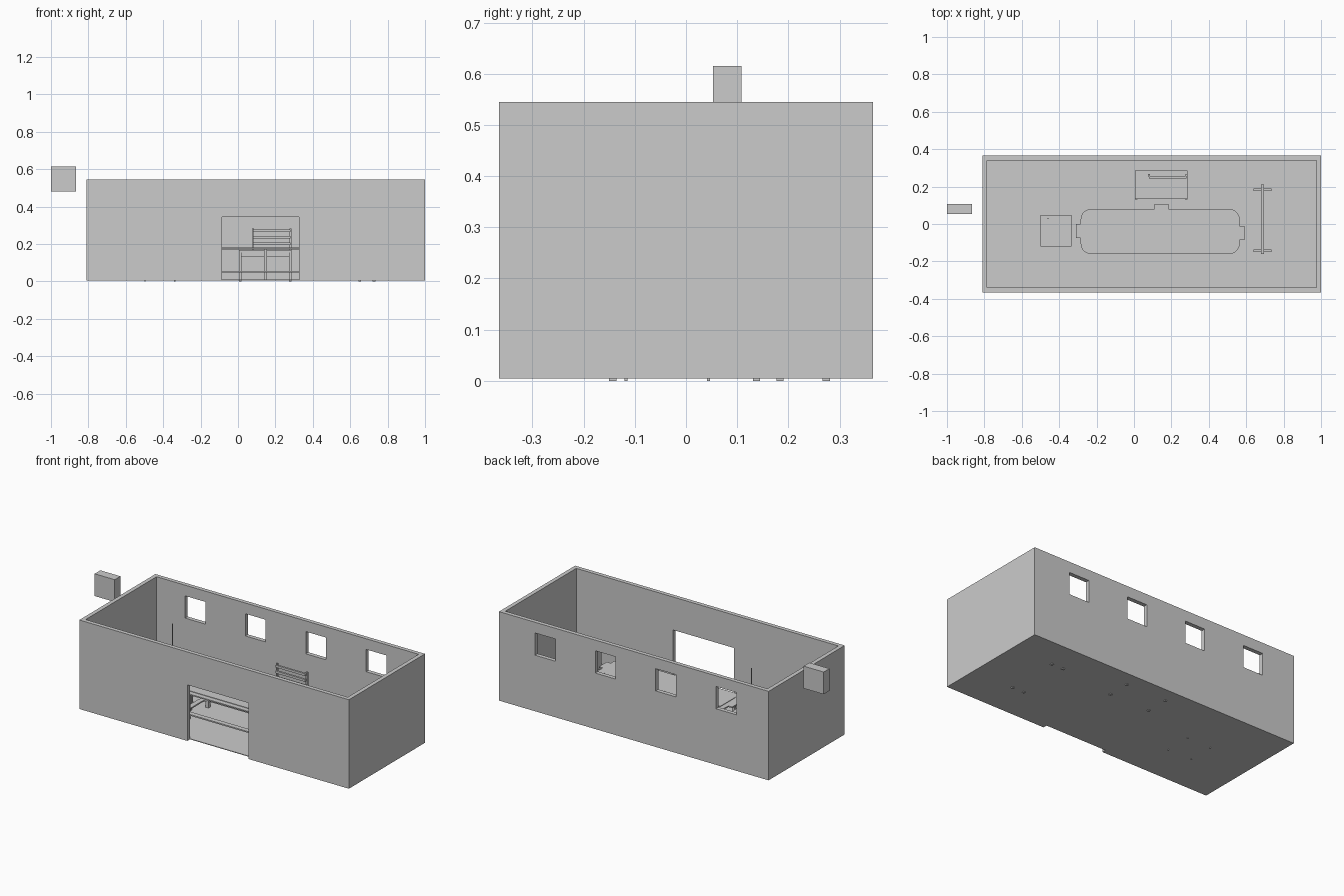
import bpy, bmesh, math
from mathutils import Vector

if "Cube" in bpy.data.objects:
    bpy.data.objects.remove(bpy.data.objects["Cube"])

grey = bpy.data.materials.new("plain_grey")
grey.diffuse_color = (0.6, 0.6, 0.6, 1)
grey.use_nodes = True
grey.node_tree.nodes["Principled BSDF"].inputs["Base Color"].default_value = grey.diffuse_color


def finish(name, bm):
    bmesh.ops.recalc_face_normals(bm, faces=bm.faces)
    me = bpy.data.meshes.new(name)
    bm.to_mesh(me)
    bm.free()
    ob = bpy.data.objects.new(name, me)
    me.materials.append(grey)
    bpy.context.collection.objects.link(ob)
    return ob


def add_box(bm, x0, x1, y0, y1, z0, z1):
    vs = bmesh.ops.create_cube(bm, size=1)["verts"]
    for v in vs:
        v.co = Vector(((x0 + x1) / 2 + v.co.x * (x1 - x0),
                       (y0 + y1) / 2 + v.co.y * (y1 - y0),
                       (z0 + z1) / 2 + v.co.z * (z1 - z0)))


def boxes(name, *dims):
    bm = bmesh.new()
    for d in dims:
        add_box(bm, *d)
    return finish(name, bm)


def rounded(x0, x1, y0, y1, r, n=5):
    pts = []
    for i, (cx, cy) in enumerate([(x1 - r, y1 - r), (x0 + r, y1 - r),
                                  (x0 + r, y0 + r), (x1 - r, y0 + r)]):
        for k in range(n + 1):
            a = math.pi / 2 * (i + k / n)
            pts.append((cx + r * math.cos(a), cy + r * math.sin(a)))
    return pts


def slab(name, pts, z0, z1):
    bm = bmesh.new()
    f = bm.faces.new([bm.verts.new((x, y, z0)) for x, y in pts])
    ext = bmesh.ops.extrude_face_region(bm, geom=[f])["geom"]
    for v in ext:
        if isinstance(v, bmesh.types.BMVert):
            v.co.z = z1
    return finish(name, bm)


def ring(name, outer, inner, z0, z1):
    bm = bmesh.new()
    loops = [[bm.verts.new((x, y, z)) for x, y in p]
             for p, z in ((outer, z0), (outer, z1), (inner, z1), (inner, z0))]
    n = len(outer)
    for a in range(4):
        A, B = loops[a], loops[(a + 1) % 4]
        for i in range(n):
            j = (i + 1) % n
            bm.faces.new((A[i], A[j], B[j], B[i]))
    return finish(name, bm)


# Room walls: outer shell, hollowed and pierced
X0, X1, Y, T, Z0, Z1 = -0.81, 1.0, 0.365, 0.025, 0.005, 0.545
walls = boxes("room_walls", (X0, X1, -Y, Y, Z0, Z1))
cutters = [boxes("room_cutter", (X0 + T, X1 - T, -Y + T, Y - T, -0.1, 0.7)),
           boxes("door_cutter", (-0.085, 0.325, -0.45, -0.3, -0.1, 0.345))]
for i in range(4):
    c = -0.525 + 0.405 * i
    cutters.append(boxes("window_cutter", (c - 0.068, c + 0.068, 0.3, 0.45, 0.345, 0.48)))
for c in cutters:
    m = walls.modifiers.new("cut", 'BOOLEAN')
    m.operation = 'DIFFERENCE'
    m.solver = 'EXACT'
    m.object = c
    c.hide_render = True
    c.hide_viewport = True

# Floor and the loose block outside
boxes("floor", (X0 + T, X1 - T, -Y + T, Y - T, Z0, 0.009))
boxes("outside_block", (-1.0, -0.865, 0.053, 0.108, 0.48, 0.615))

# Long table: rounded top, raised centre, lower frame
outer = rounded(-0.285, 0.565, -0.16, 0.08, 0.055)
inner = rounded(-0.255, 0.535, -0.13, 0.05, 0.03)
slab("table_top", outer, 0.170, 0.177)
slab("table_centre", inner, 0.177, 0.180)
ring("table_lower_frame", outer, inner, 0.046, 0.054)
tabs = [(-0.31, -0.284, -0.075, 0.0), (0.564, 0.592, -0.085, -0.01), (0.11, 0.185, 0.079, 0.106)]
for x0, x1, y0, y1 in tabs:
    boxes("table_side_tab", (x0, x1, y0, y1, 0.170, 0.177))
    cx, cy = (x0 + x1) / 2, (y0 + y1) / 2
    boxes("table_tab_leg", (cx - 0.008, cx + 0.008, cy - 0.008, cy + 0.008, 0.009, 0.17))
for x in (-0.24, 0.52):
    for y in (-0.135, 0.055):
        boxes("table_leg", (x - 0.01, x + 0.01, y - 0.01, y + 0.01, 0.009, 0.17))

# Bench with slatted back
boxes("bench_seat", (0.005, 0.285, 0.135, 0.285, 0.155, 0.168))
boxes("bench_apron", (0.015, 0.28, 0.14, 0.15, 0.13, 0.155),
      (0.015, 0.28, 0.265, 0.275, 0.13, 0.155))
for x in (0.012, 0.28):
    for y in (0.138, 0.274):
        boxes("bench_leg", (x - 0.007, x + 0.007, y - 0.007, y + 0.007, 0, 0.155))
for x in (0.08, 0.28):
    boxes("bench_back_post", (x - 0.005, x + 0.005, 0.255, 0.267, 0.168, 0.282))
for z in (0.2, 0.235, 0.27):
    boxes("bench_back_slat", (0.08, 0.28, 0.244, 0.256, z - 0.007, z + 0.007))

# Small square table with a thin mast
boxes("side_table_top", (-0.5, -0.335, -0.12, 0.047, 0.16, 0.172))
for x in (-0.497, -0.338):
    for y in (-0.117, 0.044):
        boxes("side_table_leg", (x - 0.003, x + 0.003, y - 0.003, y + 0.003, 0, 0.16))
boxes("mast", (-0.462, -0.458, 0.028, 0.032, 0.172, 0.465))

# Upright board on two cross feet
boxes("board_panel", (0.68, 0.694, -0.16, 0.21, 0.09, 0.24))
for y in (-0.143, 0.184):
    boxes("board_foot", (0.64, 0.735, y - 0.007, y + 0.007, 0.009, 0.025))
    boxes("board_post", (0.68, 0.694, y - 0.007, y + 0.007, 0.02, 0.09))
    for x in (0.65, 0.727):
        boxes("board_foot_pad", (x - 0.007, x + 0.007, y - 0.007, y + 0.007, 0, 0.012))
